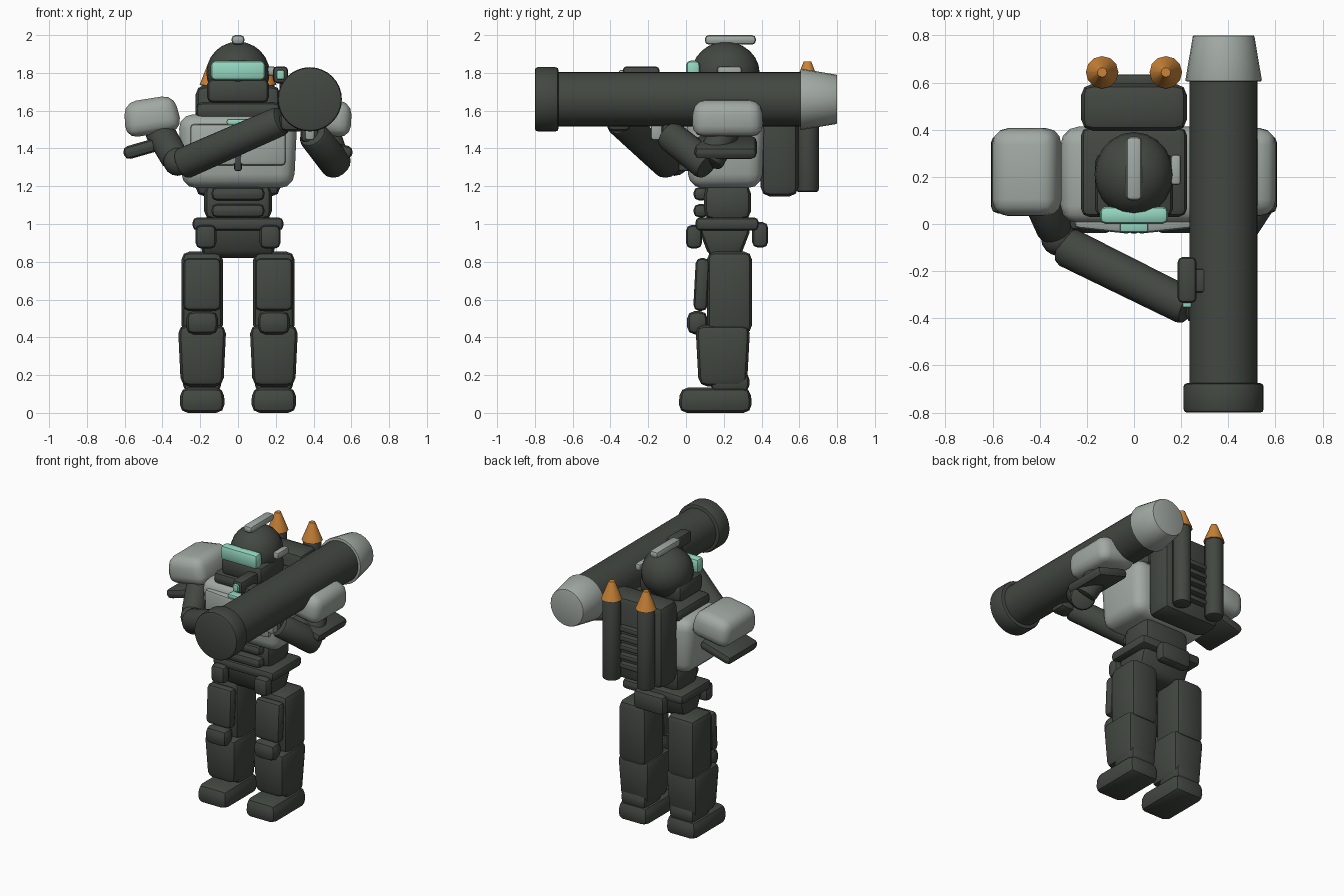
import bpy, bmesh
from mathutils import Vector, Matrix, Euler
from math import radians, pi

if "Cube" in bpy.data.objects:
    bpy.data.objects.remove(bpy.data.objects["Cube"])


def material(name, rgb):
    m = bpy.data.materials.new(name)
    m.diffuse_color = (*rgb, 1)
    m.use_nodes = True
    m.node_tree.nodes["Principled BSDF"].inputs["Base Color"].default_value = m.diffuse_color
    return m


DARK = material("dark_green_grey", (0.056, 0.064, 0.054))
LIGHT = material("light_grey", (0.36, 0.40, 0.37))
TEAL = material("teal_glass", (0.30, 0.68, 0.53))
ORANGE = material("orange_tip", (0.60, 0.23, 0.04))


def finish(name, bm, mat):
    bmesh.ops.recalc_face_normals(bm, faces=bm.faces)
    me = bpy.data.meshes.new(name)
    bm.to_mesh(me)
    bm.free()
    me.materials.append(mat)
    ob = bpy.data.objects.new(name, me)
    bpy.context.collection.objects.link(ob)
    return ob


def box(name, x, y, z, mat=DARK, bevel=0.03, segs=2, rot=(0, 0, 0), top=(1, 1), bottom=(1, 1)):
    """Bevelled box from x, y, z ranges, optionally tapered at either end and rotated."""
    bm = bmesh.new()
    bmesh.ops.create_cube(bm, size=1)
    size = Vector((x[1] - x[0], y[1] - y[0], z[1] - z[0]))
    for v in bm.verts:
        t = top if v.co.z > 0 else bottom
        v.co = Vector((v.co.x * size.x * t[0], v.co.y * size.y * t[1], v.co.z * size.z))
    bmesh.ops.bevel(bm, geom=bm.edges[:], offset=bevel, segments=segs, profile=0.5,
                    affect='EDGES', clamp_overlap=True)
    centre = Vector((sum(x) / 2, sum(y) / 2, sum(z) / 2))
    turn = Euler([radians(a) for a in rot]).to_matrix().to_4x4()
    bmesh.ops.transform(bm, matrix=Matrix.Translation(centre) @ turn, verts=bm.verts)
    return finish(name, bm, mat)


def pair(name, x, y, z, mat=DARK, bevel=0.03, segs=2, rot=(0, 0, 0), **kw):
    """Left and right copies of a box; ranges describe the +x one."""
    box(name + "_left", x, y, z, mat, bevel, segs, rot, **kw)
    box(name + "_right", (-x[1], -x[0]), y, z, mat, bevel, segs, (rot[0], -rot[1], -rot[2]), **kw)


def rod(name, a, b, r1, r2, mat=DARK, sides=16, bevel=0.0):
    """Round bar from a to b with bevelled rims."""
    a, b = Vector(a), Vector(b)
    bm = bmesh.new()
    bmesh.ops.create_cone(bm, cap_ends=True, segments=sides, radius1=r1, radius2=r2,
                          depth=(b - a).length)
    if bevel:
        rims = [e for e in bm.edges if abs(e.verts[0].co.z - e.verts[1].co.z) < 1e-5]
        bmesh.ops.bevel(bm, geom=rims, offset=bevel, segments=2, profile=0.5, affect='EDGES')
    turn = (b - a).to_track_quat('Z', 'Y').to_matrix().to_4x4()
    bmesh.ops.transform(bm, matrix=Matrix.Translation((a + b) / 2) @ turn, verts=bm.verts)
    return finish(name, bm, mat)


def ball(name, centre, size, mat=DARK, u=20, v=12):
    bm = bmesh.new()
    bmesh.ops.create_uvsphere(bm, u_segments=u, v_segments=v, radius=0.5)
    bmesh.ops.scale(bm, vec=size, verts=bm.verts)
    bmesh.ops.translate(bm, vec=centre, verts=bm.verts)
    return finish(name, bm, mat)


# Legs
pair("foot", (0.07, 0.31), (-0.04, 0.35), (0, 0.135), bevel=0.045, top=(0.96, 0.96))
pair("ankle", (0.09, 0.29), (0.13, 0.335), (0.11, 0.215), bevel=0.035)
pair("shin", (0.062, 0.318), (0.05, 0.34), (0.14, 0.465), bevel=0.045, bottom=(0.88, 0.88))
pair("thigh", (0.08, 0.30), (0.11, 0.35), (0.42, 0.855), bevel=0.045)
pair("thigh_plate", (0.09, 0.29), (0.045, 0.12), (0.54, 0.82), bevel=0.03, rot=(-3, 0, 0))
pair("knee_pad", (0.105, 0.275), (0.005, 0.115), (0.415, 0.54), bevel=0.042)

# Pelvis and belt
box("pelvis", (-0.2, 0.2), (0.06, 0.35), (0.82, 0.99), bevel=0.04, bottom=(0.95, 0.55))
box("belt", (-0.24, 0.24), (0.05, 0.385), (0.965, 1.035), bevel=0.025)
pair("belt_pouch", (0.115, 0.225), (0.0, 0.085), (0.87, 0.995), bevel=0.03)
box("back_pouch", (-0.12, 0.12), (0.35, 0.435), (0.875, 1.01), bevel=0.03)

# Waist
box("waist", (-0.18, 0.18), (0.095, 0.345), (1.02, 1.21), bevel=0.05)
for i, z in enumerate((1.035, 1.125)):
    box(f"waist_plate_{i}", (-0.14, 0.14), (0.04, 0.12), (z, z + 0.07), bevel=0.028)

# Chest
box("chest", (-0.315, 0.315), (0.0, 0.415), (1.19, 1.58), LIGHT, 0.075, 3, bottom=(0.94, 0.94))
pair("chest_plate", (0.005, 0.25), (-0.03, 0.06), (1.31, 1.53), LIGHT, 0.02, rot=(0, 0, 6))
box("chest_clasp", (-0.02, 0.02), (-0.04, 0.02), (1.28, 1.39), bevel=0.012)
box("chest_light", (-0.06, 0.06), (-0.035, 0.03), (1.525, 1.555), TEAL, 0.01)
box("collar", (-0.225, 0.225), (0.03, 0.41), (1.555, 1.645), bevel=0.035)

# Backpack, cooling slats and rockets
box("backpack", (-0.225, 0.225), (0.395, 0.595), (1.145, 1.735), bevel=0.05)
for i in range(5):
    z = 1.25 + i * 0.065
    box(f"backpack_slat_{i}", (-0.09, 0.09), (0.57, 0.635), (z, z + 0.035), bevel=0.01)
for side, x in (("left", 0.135), ("right", -0.135)):
    rod("rocket_tube_" + side, (x, 0.643, 1.17), (x, 0.643, 1.74), 0.06, 0.06, bevel=0.012)
    rod("rocket_tip_" + side, (x, 0.643, 1.735), (x, 0.643, 1.86), 0.069, 0.02, ORANGE, 12)

# Head
ball("helmet", (0, 0.21, 1.80), (0.335, 0.36, 0.33))
box("jaw", (-0.165, 0.165), (0.03, 0.30), (1.64, 1.77), bevel=0.035)
box("visor", (-0.145, 0.145), (0.0, 0.075), (1.76, 1.865), TEAL, 0.025)
box("helmet_crest", (-0.034, 0.034), (0.1, 0.37), (1.95, 2.0), LIGHT, 0.02)
box("ear_piece", (0.155, 0.2), (0.165, 0.295), (1.785, 1.835), LIGHT, 0.015)

# Shoulders
pair("shoulder_pad", (0.305, 0.61), (0.03, 0.41), (1.475, 1.665), LIGHT, 0.065, 3, rot=(0, 9, 0),
     top=(0.88, 0.95))
pair("shoulder_under_plate", (0.36, 0.61), (0.045, 0.375), (1.37, 1.44), bevel=0.03, rot=(0, 16, 0))

# Arm reaching across the body
rod("cross_upper_arm", (-0.42, 0.17, 1.50), (-0.33, -0.04, 1.34), 0.08, 0.075, bevel=0.025)
ball("cross_elbow", (-0.32, -0.06, 1.33), (0.15, 0.15, 0.15), u=16, v=8)
rod("cross_forearm", (-0.30, -0.09, 1.315), (0.235, -0.355, 1.55), 0.085, 0.08, bevel=0.025)
box("cross_hand", (0.22, 0.36), (-0.42, -0.29), (1.49, 1.6), bevel=0.035)

# Arm holding the grip
rod("grip_upper_arm", (0.45, 0.22, 1.52), (0.52, 0.12, 1.32), 0.08, 0.075, bevel=0.025)
rod("grip_forearm", (0.53, 0.12, 1.305), (0.39, -0.10, 1.48), 0.085, 0.08, bevel=0.025)
box("grip_hand", (0.33, 0.43), (-0.13, -0.04), (1.43, 1.54), bevel=0.03)
box("launcher_grip", (0.355, 0.405), (-0.185, -0.125), (1.445, 1.56), LIGHT, 0.012)

# Shoulder launcher
X, Z = 0.38, 1.66
rod("launcher_tube", (X, -0.70, Z), (X, 0.63, Z), 0.144, 0.144, sides=32)
rod("launcher_muzzle", (X, -0.8, Z), (X, -0.675, Z), 0.17, 0.17, sides=32, bevel=0.015)
rod("launcher_exhaust", (X, 0.605, Z), (X, 0.8, Z), 0.163, 0.13, LIGHT, 24, bevel=0.006)
box("sight", (0.185, 0.265), (-0.335, -0.14), (1.745, 1.835), bevel=0.022)
box("sight_lens", (0.205, 0.245), (-0.355, -0.325), (1.765, 1.815), TEAL, 0.008)
box("sight_mount", (0.22, 0.30), (-0.29, -0.19), (1.70, 1.78), bevel=0.01)

# Smooth shading with crisp edges
for ob in bpy.context.collection.objects:
    ob.select_set(True)
    bpy.context.view_layer.objects.active = ob
bpy.ops.object.shade_smooth_by_angle(angle=radians(35))
